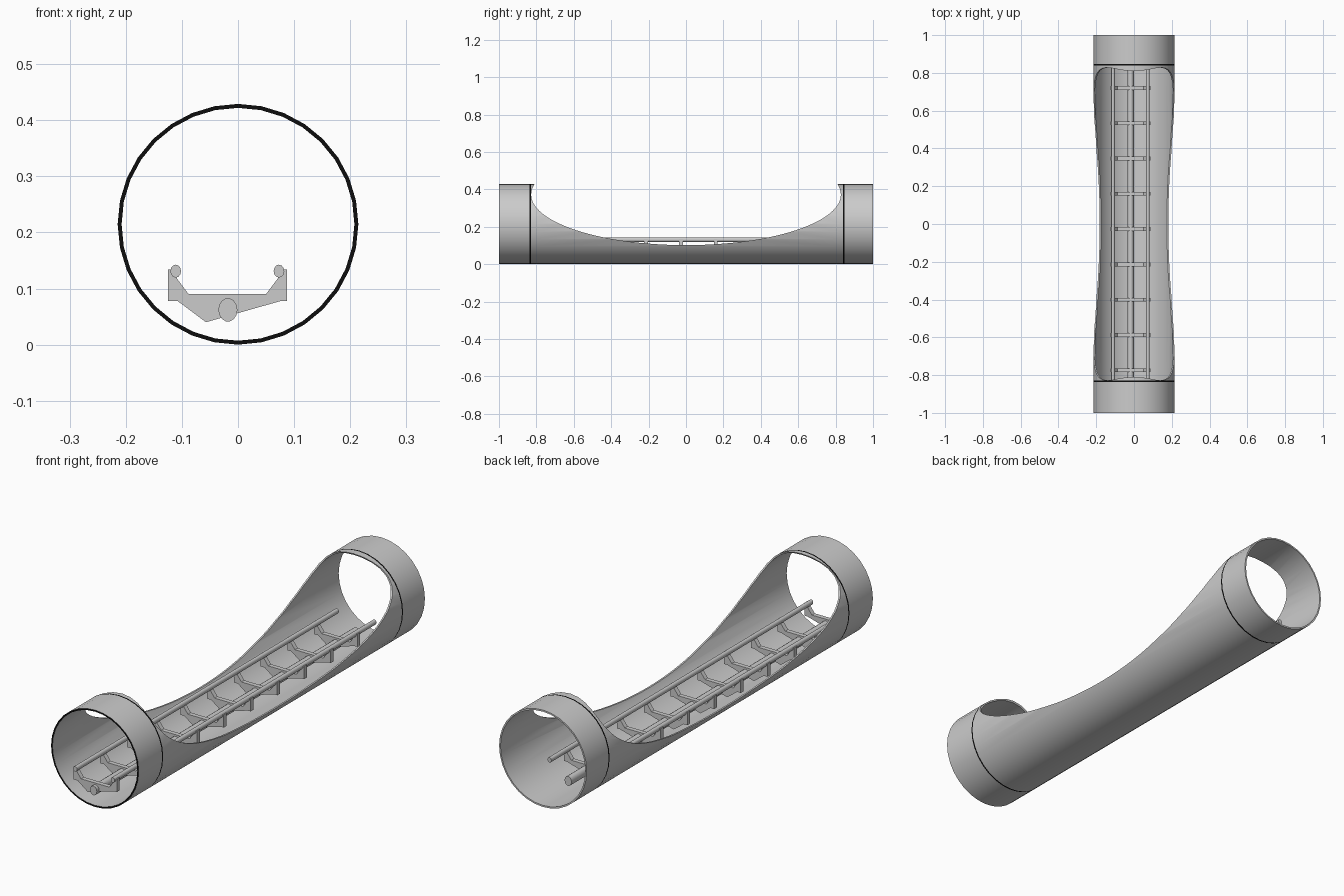
import bpy, bmesh, math

if "Cube" in bpy.data.objects:
    bpy.data.objects.remove(bpy.data.objects["Cube"])

R, WALL, SEG = 0.2145, 0.007, 32


def material(name, col):
    m = bpy.data.materials.new(name)
    m.diffuse_color = (*col, 1)
    m.use_nodes = True
    m.node_tree.nodes["Principled BSDF"].inputs["Base Color"].default_value = m.diffuse_color
    return m


GREY = material("light grey", (0.6, 0.6, 0.6))
BLACK = material("black trim", (0.004, 0.004, 0.004))


def make(name, bm, *mats):
    bmesh.ops.recalc_face_normals(bm, faces=bm.faces)
    me = bpy.data.meshes.new(name)
    bm.to_mesh(me)
    bm.free()
    ob = bpy.data.objects.new(name, me)
    bpy.context.collection.objects.link(ob)
    for m in mats:
        me.materials.append(m)
    return ob


def smooth(ob, deg=30):
    bpy.ops.object.select_all(action='DESELECT')
    ob.select_set(True)
    bpy.context.view_layer.objects.active = ob
    bpy.ops.object.shade_smooth_by_angle(angle=math.radians(deg))


def prism(name, pts, y0, y1, *mats):
    """Extrude an x-z outline along y."""
    bm = bmesh.new()
    a = [bm.verts.new((x, y0, z)) for x, z in pts]
    b = [bm.verts.new((x, y1, z)) for x, z in pts]
    bm.faces.new(a)
    bm.faces.new(b[::-1])
    for i in range(len(pts)):
        j = (i + 1) % len(pts)
        bm.faces.new((a[i], b[i], b[j], a[j]))
    return make(name, bm, *mats)


def oval(cx, cz, rx, rz, n):
    return [(cx + rx * math.cos(2 * math.pi * i / n),
             cz + rz * math.sin(2 * math.pi * i / n)) for i in range(n)]


# Tube shell: outer loops forward, inner loops back, with black band strips
outer_y = [-1, -0.836, -0.829, 0.84, 0.847, 1]
loops = [(R, y) for y in outer_y] + [(R - WALL, y) for y in (1, -1)]
bm = bmesh.new()
rings = [[bm.verts.new((x, y, z)) for x, z in oval(0, R, r, r, SEG)] for r, y in loops]
for k in range(len(rings)):
    p, q = rings[k], rings[(k + 1) % len(rings)]
    for i in range(SEG):
        j = (i + 1) % SEG
        f = bm.faces.new((p[i], p[j], q[j], q[i]))
        f.material_index = 1 if k in (1, 3, 7) else 0
tube = make("tube_shell", bm, GREY, BLACK)

# Elliptical cutter that opens the top of the tube
bm = bmesh.new()
n = 96
side = [[bm.verts.new((x, y, z)) for y, z in oval(0, 0.372, 0.828, 0.27, n)]
        for x in (-0.5, 0.5)]
bm.faces.new(side[0])
bm.faces.new(side[1][::-1])
for i in range(n):
    j = (i + 1) % n
    bm.faces.new((side[0][i], side[1][i], side[1][j], side[0][j]))
cutter = make("opening_cutter", bm, GREY)
mod = tube.modifiers.new("opening", 'BOOLEAN')
mod.operation = 'DIFFERENCE'
mod.solver = 'EXACT'
mod.object = cutter
bpy.context.view_layer.objects.active = tube
bpy.ops.object.modifier_apply(modifier="opening")
bpy.data.objects.remove(cutter)
smooth(tube)

# Two side rails and the thicker bar under the rungs
for name, x in (("left_rail", -0.111), ("right_rail", 0.073)):
    smooth(prism(name, oval(x, 0.131, 0.0095, 0.0115, 12), -0.98, 0.85, GREY), 40)
smooth(prism("centre_bar", oval(-0.018, 0.062, 0.017, 0.021, 14), -0.985, 0.85, GREY), 40)

# Rungs with upturned ends and a skewed gusset below each
cx = -0.019
half = [(0.106, 0.078), (0.106, 0.134), (0.094, 0.134), (0.09, 0.118), (0.069, 0.09)]
profile = [(cx + x, z) for x, z in half] + [(cx - x, z) for x, z in half[::-1]]
gusset = [(-0.108, 0.078), (-0.057, 0.04), (0.077, 0.078)]
for i in range(10):
    y = 0.72 - i * 0.1868
    prism(f"rung_{i}", profile, y - 0.01, y + 0.01, GREY)
    prism(f"gusset_{i}", gusset, y - 0.008, y + 0.008, GREY)
